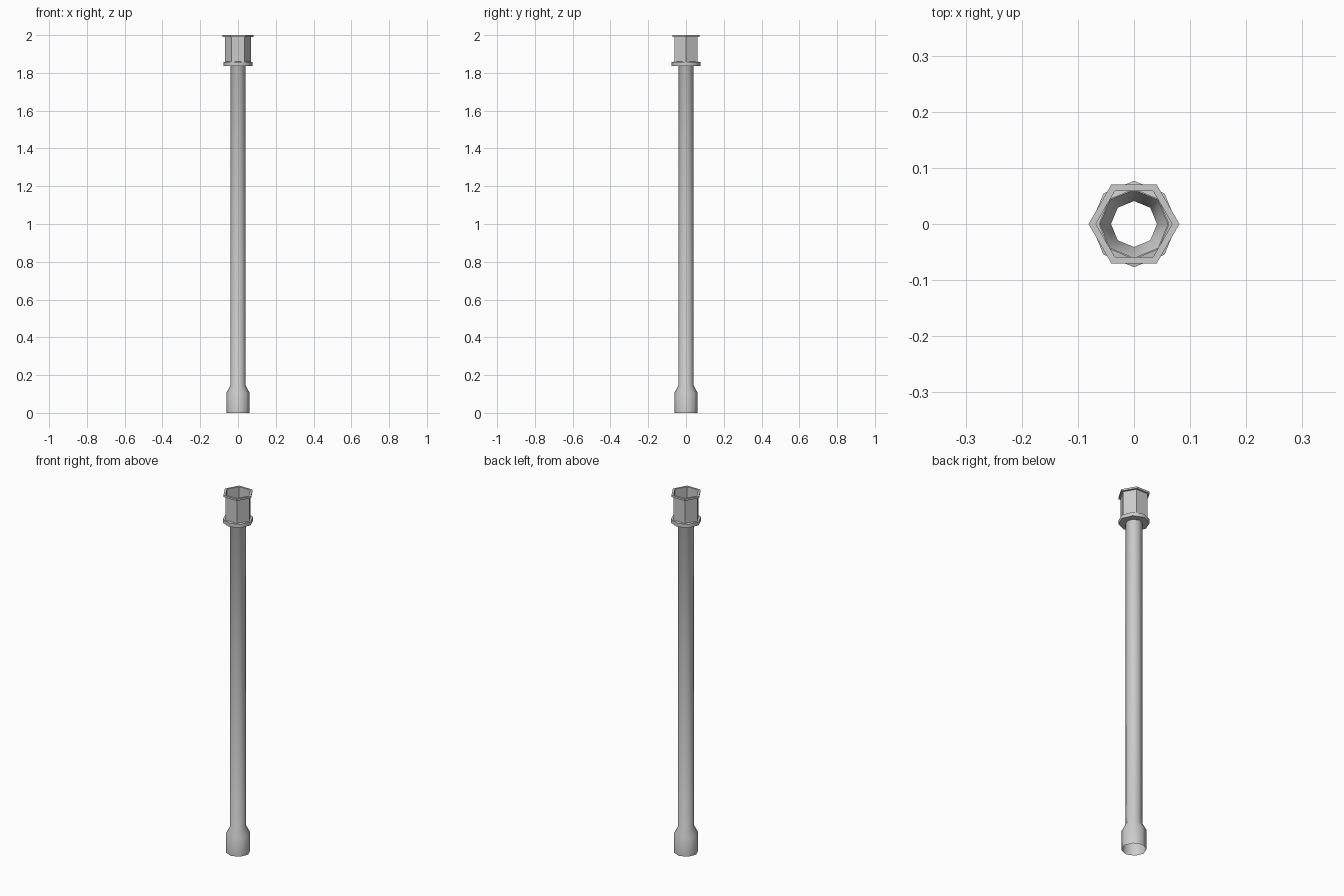
import bpy, bmesh
from math import pi, cos, sin, radians

if "Cube" in bpy.data.objects:
    bpy.data.objects.remove(bpy.data.objects["Cube"])


def lathe(name, sides, profile):
    """Revolve (radius, z) points into a faceted open shell."""
    bm = bmesh.new()
    rings = [[bm.verts.new((r * cos(2 * pi * i / sides), r * sin(2 * pi * i / sides), z))
              for i in range(sides)] for r, z in profile]
    for a, b in zip(rings, rings[1:]):
        for i in range(sides):
            j = (i + 1) % sides
            bm.faces.new((a[i], a[j], b[j], b[i]))
    mesh = bpy.data.meshes.new(name)
    bm.to_mesh(mesh)
    bm.free()
    obj = bpy.data.objects.new(name, mesh)
    bpy.context.collection.objects.link(obj)
    bpy.context.view_layer.objects.active = obj
    obj.select_set(True)
    return obj


# Open octagonal pipe with a flared foot and a funnel hidden in the collar
lathe("pipe", 8, [(0.062, 0), (0.062, 0.105), (0.041, 0.145),
                  (0.041, 1.86), (0.061, 1.90)])

# Octagonal flange under the collar
lathe("flange", 8, [(0.041, 1.837), (0.077, 1.837), (0.077, 1.857), (0.062, 1.86)])

# Hexagonal collar with an overhanging rim
lathe("collar", 6, [(0.07, 1.857), (0.07, 1.99), (0.081, 1.99), (0.081, 2.0),
                    (0.068, 2.0), (0.068, 1.90)])

# Soften the round sides, keep the real edges sharp
bpy.ops.object.shade_smooth_by_angle(angle=radians(46))
